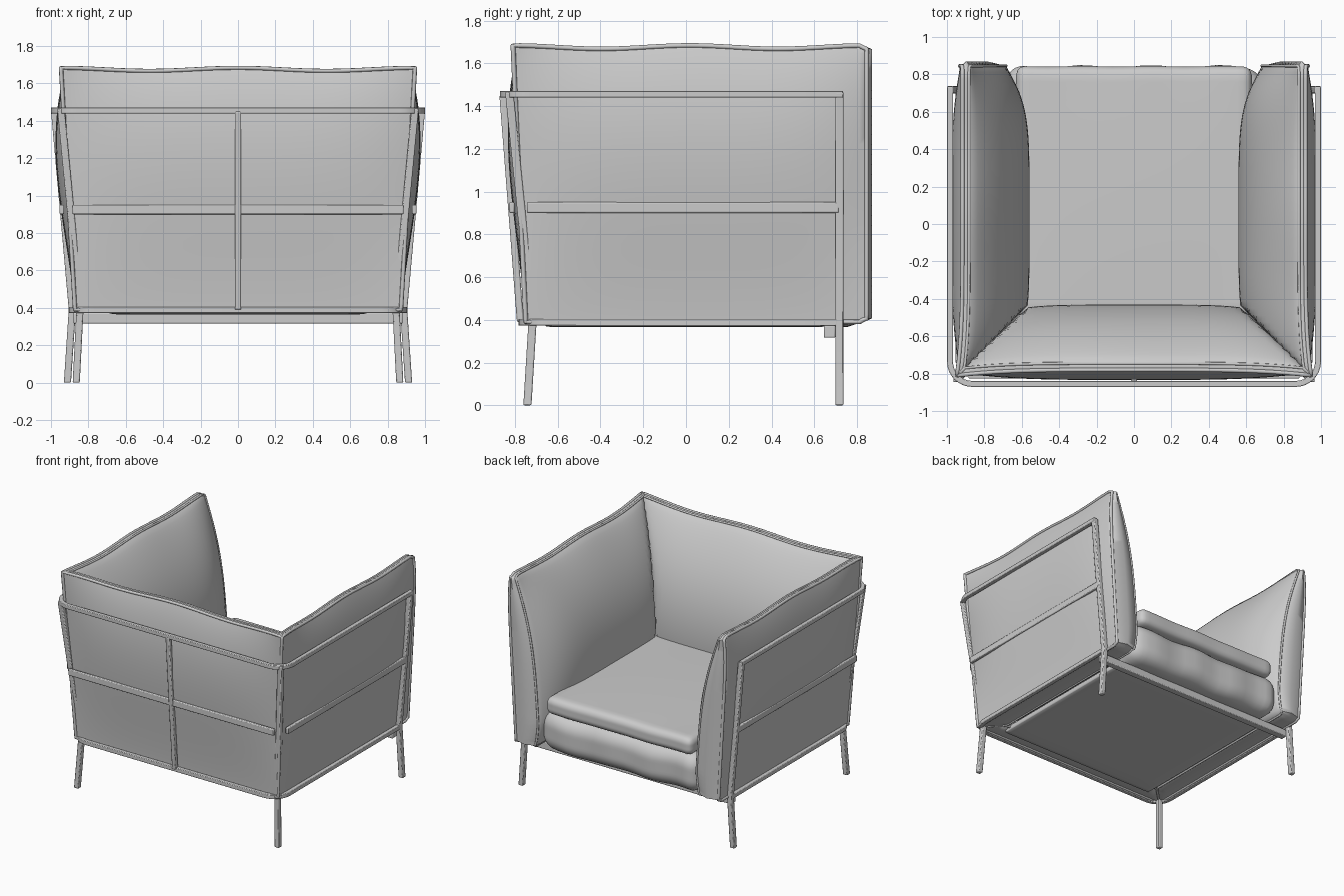
import bpy, bmesh, math
from mathutils import Vector

if "Cube" in bpy.data.objects:
    bpy.data.objects.remove(bpy.data.objects["Cube"])

X, Y, Z = Vector((1, 0, 0)), Vector((0, 1, 0)), Vector((0, 0, 1))


def finish(name, bm, bevel=0, angle=40):
    bmesh.ops.recalc_face_normals(bm, faces=bm.faces)
    me = bpy.data.meshes.new(name)
    bm.to_mesh(me)
    bm.free()
    ob = bpy.data.objects.new(name, me)
    bpy.context.collection.objects.link(ob)
    bpy.ops.object.select_all(action='DESELECT')
    ob.select_set(True)
    bpy.context.view_layer.objects.active = ob
    bpy.ops.object.shade_smooth_by_angle(angle=math.radians(angle))
    if bevel:
        m = ob.modifiers.new("soft_edges", 'BEVEL')
        m.width, m.segments = bevel, 2
    return ob


def sweep(name, stations, a, b, bevel=0.006):
    """Rectangular bar; stations are (centre, side axis, up axis)."""
    bm = bmesh.new()
    rings = [[bm.verts.new(Vector(p) + s * a * u + t * b * v)
              for s, t in ((-1, -1), (1, -1), (1, 1), (-1, 1))] for p, u, v in stations]
    for r, q in zip(rings, rings[1:]):
        for i in range(4):
            bm.faces.new((r[i], r[i - 1], q[i - 1], q[i]))
    bm.faces.new(rings[0])
    bm.faces.new(rings[-1])
    return finish(name, bm, bevel, 30)


def u_rail(name, x, y_back, y_front, z, r=0.12):
    """Rail around both sides and the back with rounded corners."""
    half = [(Vector((x, y_front, z)), X.copy(), Z)]
    for i in range(9):
        t = math.radians(90) * i / 8
        n = Vector((math.cos(t), -math.sin(t), 0))
        half.append((Vector((x - r, y_back + r, z)) + n * r, n, Z))
    flip = lambda v: Vector((-v.x, v.y, v.z))
    other = [(flip(p), flip(n), Z) for p, n, _ in reversed(half)]
    sweep(name, half + other, 0.016, 0.016, 0.004)


def piping(name, pts, r=0.011):
    cu = bpy.data.curves.new(name, 'CURVE')
    cu.dimensions = '3D'
    cu.bevel_depth, cu.bevel_resolution = r, 2
    sp = cu.splines.new('POLY')
    sp.points.add(len(pts) - 1)
    for q, p in zip(sp.points, pts):
        q.co = (*p, 1)
    sp.use_cyclic_u = True
    bpy.context.collection.objects.link(bpy.data.objects.new(name, cu))


# Cushion planes lean outwards going up (w = 0 bottom, 1 top)
side_out = lambda w: 0.872 + 0.075 * w
back_out = lambda w: 0.75 + 0.06 * w


def cushion(name, place, out, a0, a1, belly, mitre_end):
    """Pillow panel: slight outer belly, thick inner face, seams on both rims."""
    N, M = 48, 36
    outer, inner = {}, {}
    for i in range(N + 1):
        for j in range(M + 1):
            u, w = 2 * i / N - 1, j / M
            # crowd the rows towards top and bottom where the pillow rolls over
            w = 0.4 * w + 0.6 * (1 - math.cos(math.pi * w)) / 2
            lo, hi = a0(w), a1(w)
            a = lo + (hi - lo) * i / N
            z = 0.39 + 1.285 * w + 0.008 * math.cos(2 * math.pi * u) * w ** 4
            edge = 0.035 + 0.165 * (1 - w ** 4) * (0.7 + 0.3 * min(1, w / 0.15) ** 0.5)
            t = edge + 0.152 * (1 - abs(u) ** 5) * max(0, math.sin(math.pi * w)) ** 0.6
            d = a - lo if not mitre_end else min(a - lo, hi - a)
            t = max(0.004, min(t, d * 0.985))
            b = belly * max(0, math.sin(math.pi * w ** 1.4)) * (1 - u ** 4)
            # top seam leans inwards; on the arms it stays in at the front
            keep = 1 - u ** 4 if mitre_end or u < 0 else 1
            roll = 0.03 * w ** 10 * keep
            # round the free corners
            if i == N and j in (0, M) and not mitre_end:
                z += 0.012 if j == 0 else -0.012
                a -= 0.012
            outer[i, j] = place(a, out(w) + b - roll, z)
            inner[i, j] = place(a, out(w) - t - roll, z)
    rim = [(i, 0) for i in range(N)] + [(N, j) for j in range(M)] \
        + [(i, M) for i in range(N, 0, -1)] + [(0, j) for j in range(M, 0, -1)]
    bm = bmesh.new()
    vo = {k: bm.verts.new(p) for k, p in outer.items()}
    vi = {k: bm.verts.new(p) for k, p in inner.items()}
    for v in (vo, vi):
        for i in range(N):
            for j in range(M):
                bm.faces.new((v[i, j], v[i + 1, j], v[i + 1, j + 1], v[i, j + 1]))
    mid = {}
    for i, j in rim:
        p = (outer[i, j] + inner[i, j]) / 2
        if j in (0, M):
            p.z += 0.006 if j else -0.008
        if i == N and not mitre_end:
            p.y += 0.024 if 0 < j < M else 0.008
        mid[i, j] = bm.verts.new(p)
    for k, q in zip(rim, rim[1:] + rim[:1]):
        bm.faces.new((vo[k], vo[q], mid[q], mid[k]))
        bm.faces.new((mid[k], mid[q], vi[q], vi[k]))
    finish(name, bm, 0, 60)
    piping(name + "_outer_piping", [outer[k] for k in rim])
    piping(name + "_inner_piping", [inner[k] for k in rim], 0.008)


def rounded_block(name, lo, hi, r, wrinkle=0, crown=0, cuts=24):
    """Soft block; the front can carry gentle wrinkles."""
    c = [(a + b) / 2 for a, b in zip(lo, hi)]
    h = [(b - a) / 2 for a, b in zip(lo, hi)]
    bm = bmesh.new()
    bmesh.ops.create_cube(bm, size=2)
    bmesh.ops.subdivide_edges(bm, edges=bm.edges, cuts=cuts, use_grid_fill=True)
    for v in bm.verts:
        # crowd the grid lines towards the edges so the rounding is smooth
        p = Vector([math.sin(v.co[k] * math.pi / 2) * h[k] for k in range(3)])
        core = Vector([max(-(h[k] - r), min(h[k] - r, p[k])) for k in range(3)])
        if (p - core).length > 1e-6:
            p = core + (p - core).normalized() * r
        fx, fy = p.x / h[0], p.y / h[1]
        p.z += crown * (1 - fx * fx) * (1 - fy * fy) * (1 if p.z > 0 else 0)
        if fy > 0.7:
            p.z += wrinkle * math.sin(11 * p.x + 1) * (fy - 0.7) / 0.3
            p.y += wrinkle * (math.sin(17 * p.x) - 1) * (fy - 0.7) / 0.3
        v.co = p + Vector(c)
    finish(name, bm, 0, 60)


# Side and back cushions, mitred at the rear corners
for s, tag in ((-1, "left"), (1, "right")):
    cushion(tag + "_arm_cushion", lambda a, o, z, s=s: Vector((s * o, a, z)), side_out,
            lambda w: -back_out(w), lambda w: 0.845, 0.055, False)
cushion("back_cushion", lambda a, o, z: Vector((a, -o, z)), back_out,
        lambda w: -side_out(w), side_out, 0.045, True)

# Seat
rounded_block("seat_base_cushion", (-0.69, -0.6, 0.37), (0.69, 0.85, 0.675), 0.11, 0.008)
rounded_block("seat_cushion", (-0.63, -0.5, 0.67), (0.63, 0.845, 0.805), 0.05, 0.002, 0.01)
rounded_block("seat_base_panel", (-0.69, -0.66, 0.365), (0.69, 0.66, 0.41), 0.015, cuts=8)

# Frame rails
u_rail("top_rail", 0.984, -0.855, 0.735, 1.455)
u_rail("bottom_rail", 0.888, -0.768, 0.715, 0.388)
sweep("front_crossbar", [((x, 0.672, 0.345), Y, Z) for x in (-0.88, 0.88)], 0.027, 0.029)
sweep("back_middle_strap", [((x, -0.815, 0.925), Y, Z) for x in (-0.885, 0.885)], 0.012, 0.025)
sweep("back_centre_post", [((0, -0.775, 0.39), X, Y), ((0, -0.857, 1.45), X, Y)], 0.017, 0.016)

# Legs run up into the posts with a kink at the bottom rail
for s, tag in ((-1, "left"), (1, "right")):
    front = [(0.912, 0.718, 0), (0.886, 0.718, 0.39), (0.982, 0.718, 1.465)]
    back = [(0.865, -0.742, 0), (0.845, -0.718, 0.39), (0.947, -0.827, 1.465)]
    for part, pts in (("front_leg", front), ("back_leg", back)):
        sweep(f"{tag}_{part}", [((s * x, y, z), X, Y) for x, y, z in pts], 0.019, 0.019)
    sweep(tag + "_middle_strap", [((s * 0.942, y, 0.925), X, Z) for y in (-0.745, 0.715)],
          0.012, 0.025)
